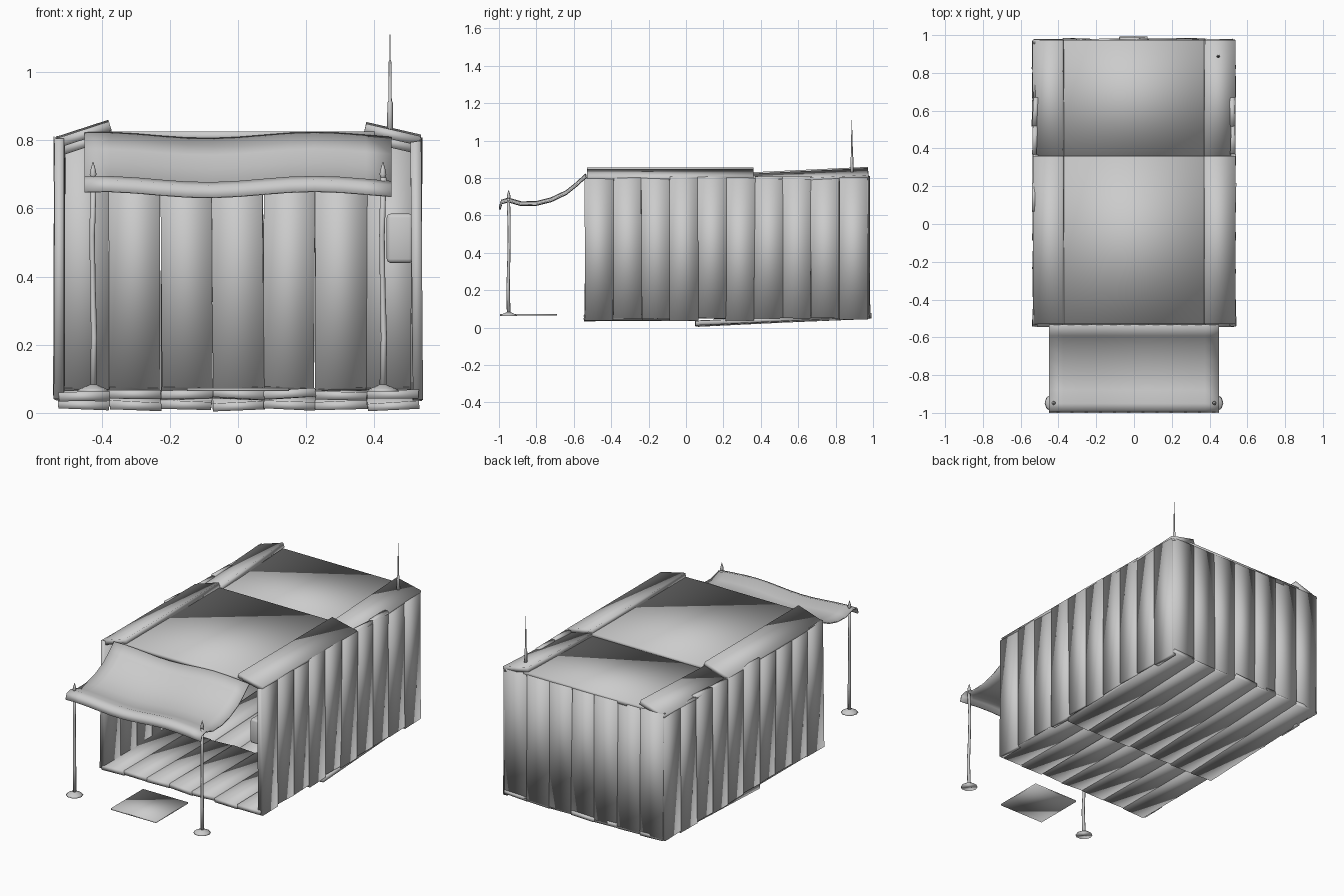
import bpy, bmesh, math, random
from mathutils import Matrix, Euler

random.seed(7)
cube = bpy.data.objects.get("Cube")
if cube:
    bpy.data.objects.remove(cube, do_unlink=True)

GREY = (0.6, 0.6, 0.6, 1)
mat = bpy.data.materials.new("plain grey")
mat.use_nodes = True
mat.diffuse_color = GREY
mat.node_tree.nodes["Principled BSDF"].inputs["Base Color"].default_value = GREY


def finish(name, bm, smooth=True):
    bmesh.ops.recalc_face_normals(bm, faces=bm.faces)
    mesh = bpy.data.meshes.new(name)
    bm.to_mesh(mesh)
    bm.free()
    for p in mesh.polygons:
        p.use_smooth = smooth
    mesh.materials.append(mat)
    ob = bpy.data.objects.new(name, mesh)
    bpy.context.collection.objects.link(ob)
    return ob


def board(name, center, size, tilt=(0, 0, 0), warp=0.0):
    """Slab tilted in degrees, with its corners nudged by warp."""
    bm = bmesh.new()
    bmesh.ops.create_cube(bm, size=1, matrix=Matrix.Diagonal((*size, 1)))
    for v in bm.verts:
        for i in range(3):
            v.co[i] += random.uniform(-warp, warp)
    rot = Euler([math.radians(a) for a in tilt]).to_matrix().to_4x4()
    bm.transform(Matrix.Translation(center) @ rot)
    return finish(name, bm)


def turned(name, profile, x, y, sides=8, bend=0.0):
    """Round part from (radius, z) rings; bend sways the rings sideways."""
    bm = bmesh.new()
    rings = []
    for i, (r, z) in enumerate(profile):
        sway = bend * math.sin(i * 1.7)
        rings.append([bm.verts.new((x + sway + r * math.cos(k * math.tau / sides),
                                    y - sway + r * math.sin(k * math.tau / sides), z))
                      for k in range(sides)])
    for a, b in zip(rings, rings[1:]):
        for k in range(sides):
            j = (k + 1) % sides
            bm.faces.new((a[k], a[j], b[j], b[k]))
    bm.faces.new(rings[0])
    bm.faces.new(rings[-1])
    return finish(name, bm)


def jig(a):
    return random.uniform(-a, a)


STEP = 0.151

# Side walls: ten upright planks each
for side, label in ((1, "left"), (-1, "right")):
    for i in range(10):
        top = 0.80 + jig(0.01)
        low = 0.045 + jig(0.008)
        board(f"{label}_wall_plank_{i + 1}",
              (side * 0.524, -0.464 + STEP * i, (top + low) / 2),
              (0.026, STEP, top - low), (jig(0.4), jig(0.5), jig(2)), 0.003)

# Back wall: seven upright planks
for i in range(7):
    board(f"back_wall_plank_{i + 1}", ((i - 3) * STEP, 0.968, 0.435),
          (STEP - 0.002, 0.022, 0.75), (jig(0.4), jig(0.5), jig(2)), 0.003)

# Floor: a level front row and a sloping back row
for i in range(7):
    x = (i - 3) * STEP
    board(f"front_floor_plank_{i + 1}", (x, -0.24, 0.056 + jig(0.005)),
          (STEP, 0.61, 0.026), (jig(0.5), jig(3), jig(0.4)), 0.002)
    board(f"back_floor_plank_{i + 1}", (x, 0.515 + (0.012 if i == 3 else 0), 0.042),
          (STEP, 0.93, 0.024), (2.6 + jig(0.3), jig(3), jig(0.3)), 0.002)

# Roof: two overlapping panels and a sloping eave along each side
board("front_roof_panel", (0, -0.085, 0.812), (0.80, 0.89, 0.026))
board("back_roof_panel", (0, 0.66, 0.803), (0.80, 0.63, 0.026), (1.5, 0, 0))
for side, label, slope in ((1, "left", 13), (-1, "right", 18)):
    board(f"{label}_front_eave", (side * 0.453, -0.085, 0.816),
          (0.165, 0.89, 0.028), (0, side * slope, 0))
    board(f"{label}_back_eave", (side * 0.453, 0.66, 0.806),
          (0.165, 0.63, 0.028), (2.8, side * slope, side * 0.5))

# Awning: sagging cloth with a rolled-over front lip
cloth = [(-0.535, 0.812), (-0.59, 0.762), (-0.64, 0.722), (-0.72, 0.684),
         (-0.80, 0.664), (-0.88, 0.662), (-0.95, 0.682), (-0.985, 0.672), (-0.996, 0.640)]
bm = bmesh.new()
rows = []
for y, z in cloth:
    rows.append([bm.verts.new((0.45 * u / 6, y, z - 0.009 * math.cos(u * 0.75 + 0.9)))
                 for u in range(-6, 7)])
for a, b in zip(rows, rows[1:]):
    for k in range(12):
        bm.faces.new((a[k], a[k + 1], b[k + 1], b[k]))
awning = finish("awning", bm)
solid = awning.modifiers.new("thickness", 'SOLIDIFY')
solid.thickness = 0.008
solid.offset = 0

# Awning poles with domed feet and pointed tips
for side, label in ((1, "left"), (-1, "right")):
    x, y = side * 0.425, -0.948
    turned(f"{label}_pole", [(0.010, 0.07), (0.009, 0.22), (0.008, 0.37),
                             (0.008, 0.52), (0.009, 0.69)], x, y, 8, 0.003)
    turned(f"{label}_pole_foot", [(0.048, 0.063), (0.040, 0.070), (0.022, 0.078),
                                  (0.010, 0.083)], x, y, 10)
    turned(f"{label}_pole_tip", [(0.006, 0.685), (0.010, 0.700), (0.007, 0.715),
                                 (0.001, 0.736)], x, y)

# Doormat
board("doormat", (0, -0.842, 0.069), (0.30, 0.305, 0.009))

# Cabinet fixed to the inside of the left wall
box = board("wall_cabinet", (0.475, -0.44, 0.512), (0.078, 0.14, 0.145))
bev = box.modifiers.new("soft edges", 'BEVEL')
bev.width = 0.012
bev.segments = 2

# Aerial
turned("aerial", [(0.009, 0.80), (0.008, 0.91), (0.005, 0.915), (0.004, 1.03),
                  (0.002, 1.035), (0.0015, 1.11)], 0.446, 0.887)
